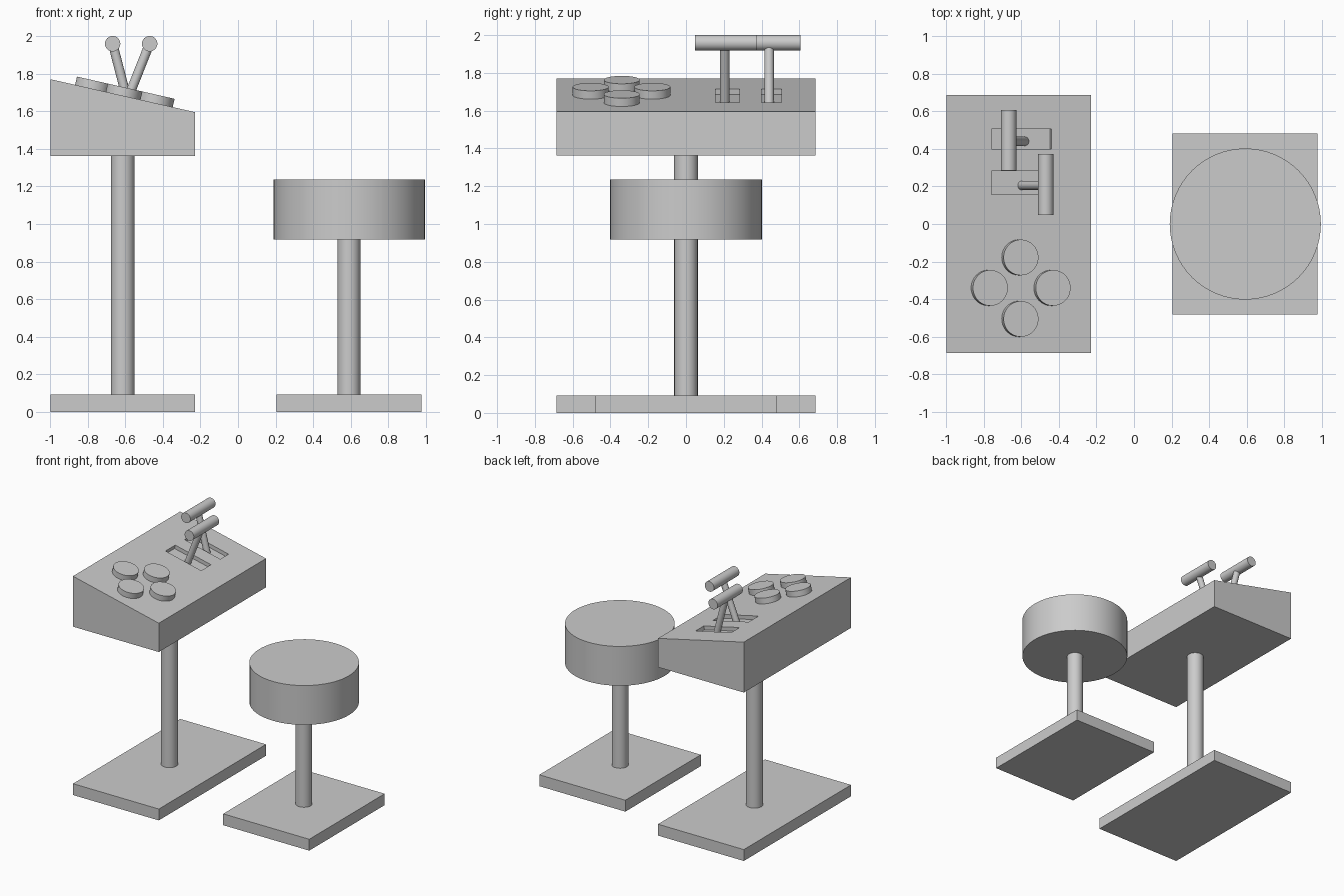
import bpy, math
from mathutils import Vector, Matrix

if "Cube" in bpy.data.objects:
    bpy.data.objects.remove(bpy.data.objects["Cube"])

TILT = math.atan2(0.175, 0.768)          # slope of the console top


def top_z(x):
    return 1.77 - (x + 0.997) * math.tan(TILT)


def box(name, x0, x1, y0, y1, z0, z1):
    bpy.ops.mesh.primitive_cube_add(size=1)
    ob = bpy.context.object
    ob.name = name
    ob.data.transform(Matrix.Diagonal((x1 - x0, y1 - y0, z1 - z0, 1)))
    ob.location = ((x0 + x1) / 2, (y0 + y1) / 2, (z0 + z1) / 2)
    return ob


def rod(name, a, b, r, sides=48):
    a, b = Vector(a), Vector(b)
    bpy.ops.mesh.primitive_cylinder_add(vertices=sides, radius=r, depth=(b - a).length,
                                        location=(a + b) / 2)
    ob = bpy.context.object
    ob.name = name
    ob.rotation_euler = (b - a).to_track_quat('Z', 'Y').to_euler()
    bpy.ops.object.shade_smooth_by_angle()
    return ob


# Console stand
box("console_base", -0.997, -0.229, -0.685, 0.685, 0, 0.092)
rod("console_pole", (-0.613, 0, 0.09), (-0.613, 0, 1.37), 0.063)

# Console body with sloped top: wedge profile extruded along y
profile = [(-0.997, 1.362), (-0.229, 1.362), (-0.229, 1.595), (-0.997, 1.77)]
verts = [(x, y, z) for y in (-0.685, 0.685) for x, z in profile]
faces = [(0, 1, 2, 3), (7, 6, 5, 4)] + [(i, i + 4, (i + 1) % 4 + 4, (i + 1) % 4) for i in range(4)]
mesh = bpy.data.meshes.new("console_body")
mesh.from_pydata(verts, [], faces)
body = bpy.data.objects.new("console_body", mesh)
bpy.context.collection.objects.link(body)

# Lever slots cut into the top
for y0, y1 in ((0.157, 0.282), (0.40, 0.506)):
    cutter = box("slot_cutter", -0.164, 0.164, y0, y1, -0.03, 0.03)
    cutter.location = (-0.599, (y0 + y1) / 2, top_z(-0.599))
    cutter.rotation_euler = (0, TILT, 0)
    cutter.hide_render = True
    mod = body.modifiers.new("slot", 'BOOLEAN')
    mod.operation, mod.solver, mod.object = 'DIFFERENCE', 'EXACT', cutter
    bpy.context.view_layer.objects.active = body
    bpy.ops.object.modifier_apply(modifier=mod.name)
    bpy.data.objects.remove(cutter)

# Levers with crossbar handles
for side, hx, bx, y, ya, yb in (("front", -0.47, -0.597, 0.205, 0.048, 0.372),
                                ("rear", -0.667, -0.583, 0.44, 0.285, 0.607)):
    rod(side + "_lever_stem", (bx, y, top_z(bx) - 0.04), (hx, y, 1.96), 0.025, 32)
    rod(side + "_lever_handle", (hx, ya, 1.959), (hx, yb, 1.959), 0.041, 32)

# Four round buttons in a diamond
normal = Vector((math.sin(TILT), 0, math.cos(TILT)))
for i, (x, y) in enumerate(((-0.611, -0.178), (-0.774, -0.34), (-0.44, -0.34), (-0.611, -0.505))):
    p = Vector((x, y, top_z(x)))
    rod("button_%d" % (i + 1), p - normal * 0.02, p + normal * 0.045, 0.095)

# Stool
box("stool_base", 0.205, 0.975, -0.482, 0.482, 0, 0.092)
rod("stool_pole", (0.59, 0, 0.09), (0.59, 0, 0.93), 0.061)
rod("seat", (0.592, 0, 0.918), (0.592, 0, 1.236), 0.402, 64)
bpy.ops.object.shade_smooth()            # soft cushion shading across the rims
